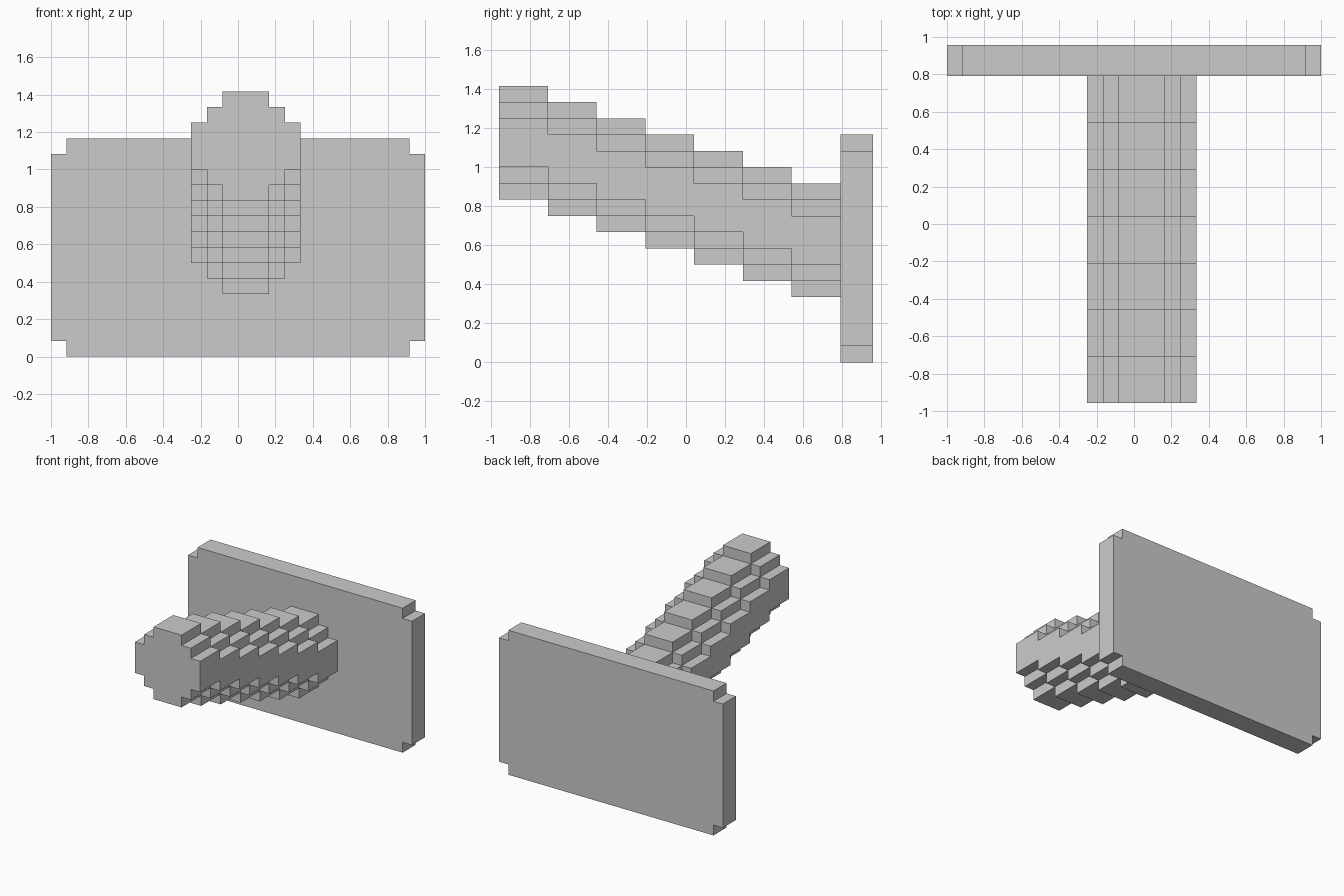
import bpy, bmesh
from mathutils import Vector

if "Cube" in bpy.data.objects:
    bpy.data.objects.remove(bpy.data.objects["Cube"])

U = 1 / 12  # block size


def block_object(name, cells, origin):
    """Skin a set of unit blocks, keeping only outside faces, merged where flat."""
    bm = bmesh.new()
    for cell in sorted(cells):
        for axis in range(3):
            for side in (0, 1):
                near = list(cell)
                near[axis] += 1 if side else -1
                if tuple(near) in cells:
                    continue
                b, c = (axis + 1) % 3, (axis + 2) % 3
                quad = []
                for db, dc in ((0, 0), (1, 0), (1, 1), (0, 1)):
                    p = Vector(cell)
                    p[axis] += side
                    p[b] += db
                    p[c] += dc
                    quad.append(bm.verts.new((p + Vector(origin)) * U))
                bm.faces.new(quad if side else quad[::-1])
    bmesh.ops.remove_doubles(bm, verts=bm.verts, dist=1e-4)
    bmesh.ops.dissolve_limit(bm, angle_limit=0.02, verts=bm.verts, edges=bm.edges)
    mesh = bpy.data.meshes.new(name)
    bm.to_mesh(mesh)
    bm.free()
    obj = bpy.data.objects.new(name, mesh)
    bpy.context.collection.objects.link(obj)
    return obj


# Back plate: 24 x 2 x 14 blocks with the four corners notched
plate = {(x, y, z) for x in range(24) for y in range(2) for z in range(14)
         if not (x in (0, 23) and z in (0, 13))}
block_object("back_plate", plate, (-12, 9.5, 0))

# Sloping arm: octagonal section, dropping one block every three blocks back
row_insets = (2, 1, 0, 0, 0, 1, 2)
arm = {(x, y, z + 10 - y // 3)
       for y in range(21)
       for z, inset in enumerate(row_insets)
       for x in range(inset, 7 - inset)}
block_object("sloping_arm", arm, (-3, -11.5, 0))
